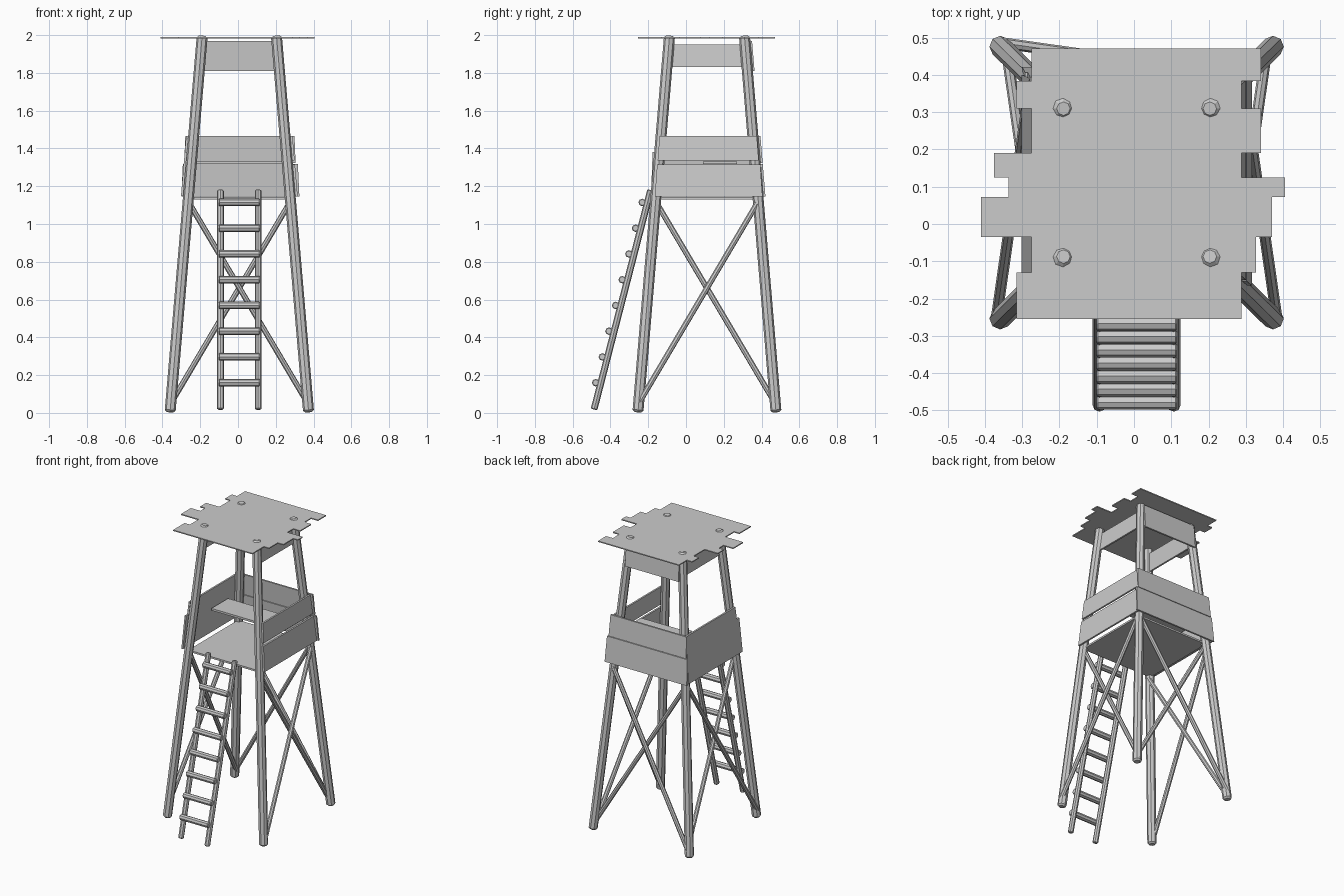
import bpy, bmesh
from mathutils import Vector as V

if "Cube" in bpy.data.objects:
    bpy.data.objects.remove(bpy.data.objects["Cube"])

CX, CY = 0.007, 0.111          # tower axis


def leg_at(sx, sy, z):
    """Centre of the leg on side (sx, sy) at height z."""
    return V((CX + sx * (0.367 - 0.0855 * z), CY + sy * (0.366 - 0.084 * z), z))


def make(name, bm):
    bmesh.ops.recalc_face_normals(bm, faces=bm.faces)
    me = bpy.data.meshes.new(name)
    bm.to_mesh(me)
    bm.free()
    ob = bpy.data.objects.new(name, me)
    bpy.context.collection.objects.link(ob)
    return ob


def pole(name, a, b, r, sides=8, bevel=0.008):
    """Round timber from a to b with chamfered ends."""
    a, b = V(a), V(b)
    bm = bmesh.new()
    bmesh.ops.create_cone(bm, cap_ends=True, segments=sides, radius1=r,
                          radius2=r, depth=(b - a).length)
    ob = make(name, bm)
    ob.location = (a + b) / 2
    ob.rotation_euler = (b - a).to_track_quat('Z', 'Y').to_euler()
    m = ob.modifiers.new("end_chamfer", 'BEVEL')
    m.width, m.segments, m.limit_method, m.angle_limit = bevel, 1, 'ANGLE', 1.2
    return ob


def slab(name, outline, thick):
    """Flat board: outline extruded along the vector thick."""
    bm = bmesh.new()
    f = bm.faces.new([bm.verts.new(p) for p in outline])
    new = bmesh.ops.extrude_face_region(bm, geom=[f], use_keep_orig=True)['geom']
    bmesh.ops.translate(bm, vec=thick,
                        verts=[g for g in new if isinstance(g, bmesh.types.BMVert)])
    return make(name, bm)


def side_board(name, sx, y0, y1, z0, z1, off, t=0.012, taper=0.0):
    def x(z):
        return leg_at(sx, 1, z).x + sx * off
    slab(name, [(x(z0), y0, z0), (x(z0), y1, z0), (x(z1), y1 - taper, z1),
                (x(z1), y0 + taper, z1)], (sx * t, 0, 0))


def back_board(name, x0, x1, z0, z1, off, t=0.012, taper=0.0):
    def y(z):
        return leg_at(1, 1, z).y + off
    slab(name, [(x0, y(z0), z0), (x1, y(z0), z0), (x1 - taper, y(z1), z1),
                (x0 + taper, y(z1), z1)], (0, t, 0))


def rect(name, x0, x1, y0, y1, z, t):
    slab(name, [(x0, y0, z), (x1, y0, z), (x1, y1, z), (x0, y1, z)], (0, 0, t))


# Four leaning legs
for sx in (-1, 1):
    for sy in (-1, 1):
        pole("leg", leg_at(sx, sy, 0.004), leg_at(sx, sy, 1.996), 0.029, bevel=0.01)

# Crossed braces on left, right and back
faces = [((-1, -1), (-1, 1), V((-1, 0, 0))), ((1, -1), (1, 1), V((1, 0, 0))),
         ((-1, 1), (1, 1), V((0, 1, 0)))]
for p, q, n in faces:
    for s, (lo, hi) in zip((1, -1), ((p, q), (q, p))):
        shift = n * 0.013 * s
        pole("cross_brace", leg_at(*lo, 0.05) + shift, leg_at(*hi, 1.12) + shift,
             0.015, bevel=0.003)

# Floor and seat
rect("floor", -0.265, 0.28, -0.16, 0.38, 1.13, 0.012)
rect("seat", -0.265, 0.28, 0.09, 0.27, 1.318, 0.014)

# Guard boards
side_board("right_guard_lower", 1, -0.165, 0.405, 1.145, 1.315, 0.028, taper=0.012)
side_board("right_guard_upper", 1, -0.15, 0.385, 1.335, 1.465, 0.028, taper=0.01)
side_board("left_guard_lower", -1, -0.185, 0.40, 1.15, 1.38, 0.028, taper=0.008)
side_board("left_guard_upper", -1, -0.15, 0.385, 1.38, 1.465, 0.028, taper=0.006)
back_board("back_guard_lower", -0.30, 0.325, 1.145, 1.318, 0.028, taper=0.008)
back_board("back_guard_upper", -0.285, 0.305, 1.322, 1.465, 0.028, taper=0.006)

# Boards under the roof
back_board("back_top_board", -0.195, 0.21, 1.81, 1.97, 0.026)
for sx in (-1, 1):
    side_board("side_top_board", sx, -0.085, 0.345, 1.83, 1.95, -0.012)

# Roof of uneven planks: (y upper edge, left end, right end)
planks = [(0.47, -0.275, 0.34), (0.383, -0.315, 0.288), (0.31, -0.275, 0.34),
          (0.19, -0.375, 0.288), (0.125, -0.337, 0.405), (0.073, -0.41, 0.37),
          (-0.035, -0.275, 0.327), (-0.13, -0.315, 0.288)]
ends = [p[0] for p in planks[1:]] + [-0.255]
right, left = [], []
for (y0, xl, xr), y1 in zip(planks, ends):
    right += [(xr, y0, 1.983), (xr, y1, 1.983)]
    left += [(xl, y0, 1.983), (xl, y1, 1.983)]
slab("roof", right + left[::-1], (0, 0, 0.007))

# Ladder
for sx in (-1, 1):
    x = CX + sx * 0.1
    pole("ladder_rail", (x, -0.487, 0.018), (x, -0.187, 1.18), 0.018, bevel=0.005)
for i in range(8):
    z = 0.16 + i * 0.1363
    y = -0.478 + (z - 0.16) * 0.258
    pole("ladder_rung", (CX - 0.108, y, z), (CX + 0.108, y, z), 0.02, bevel=0.004)
